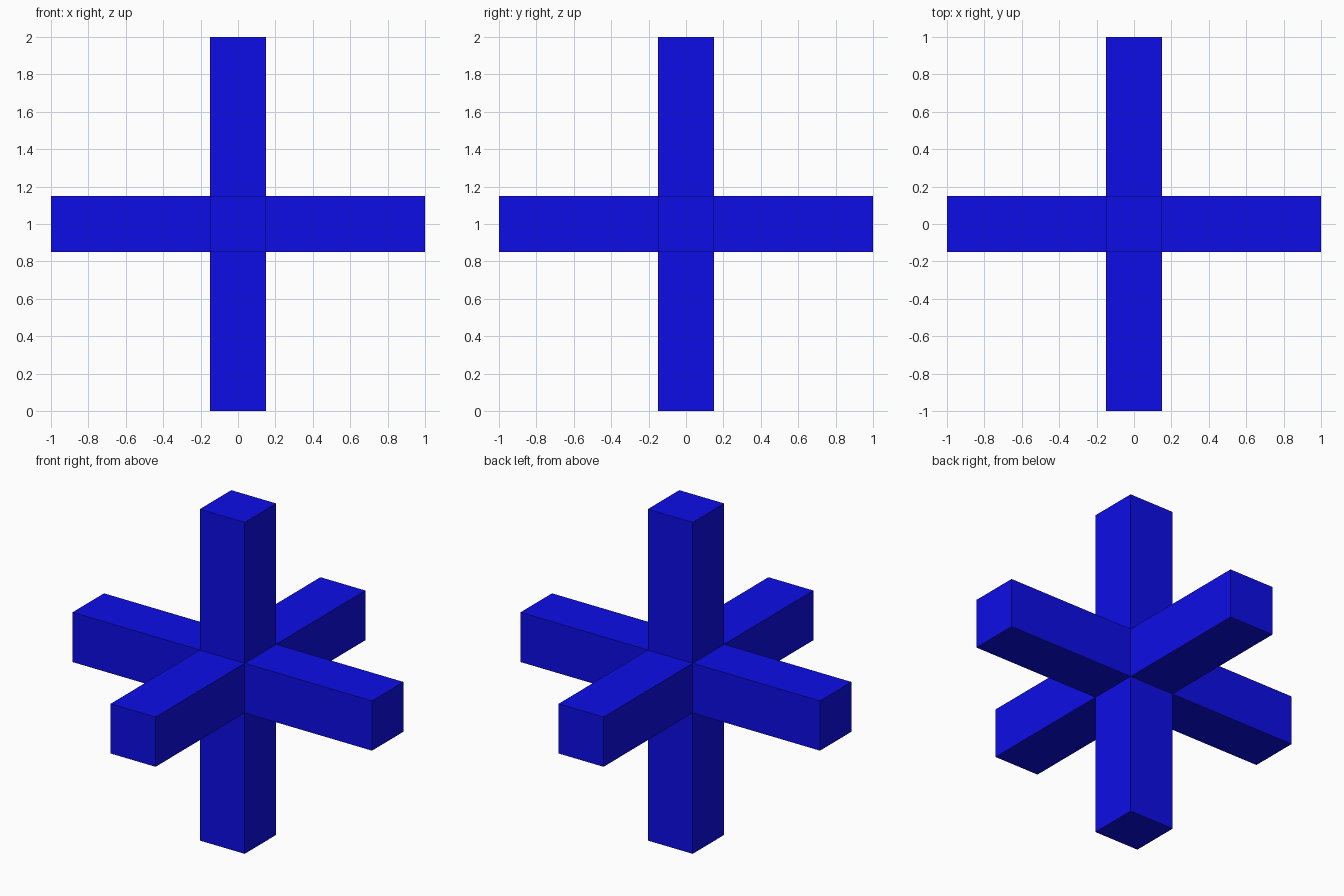
import bpy, bmesh
from mathutils import Matrix, Vector

if "Cube" in bpy.data.objects:
    bpy.data.objects.remove(bpy.data.objects["Cube"])

WIDTH = 0.3    # thickness of every arm
REACH = 1.0    # centre to arm tip

# Central cube
bm = bmesh.new()
bmesh.ops.create_cube(bm, size=WIDTH, matrix=Matrix.Translation((0, 0, REACH)))
bm.normal_update()

# Six arms, one pulled out of each face of the cube
core_faces = [(f, f.normal.copy()) for f in bm.faces]
for face, direction in core_faces:
    tip = bmesh.ops.extrude_discrete_faces(bm, faces=[face])["faces"][0]
    bmesh.ops.translate(bm, verts=tip.verts, vec=direction * (REACH - WIDTH / 2))

# Join the arms where they meet at the core corners
bmesh.ops.remove_doubles(bm, verts=bm.verts, dist=1e-5)
bmesh.ops.recalc_face_normals(bm, faces=bm.faces)

mesh = bpy.data.meshes.new("six_arm_cross")
bm.to_mesh(mesh)
bm.free()

# Blue finish
blue = bpy.data.materials.new("blue")
blue.diffuse_color = (0.004, 0.004, 0.8, 1.0)
blue.use_nodes = True
blue.node_tree.nodes["Principled BSDF"].inputs["Base Color"].default_value = blue.diffuse_color
mesh.materials.append(blue)

cross = bpy.data.objects.new("six_arm_cross", mesh)
bpy.context.collection.objects.link(cross)
